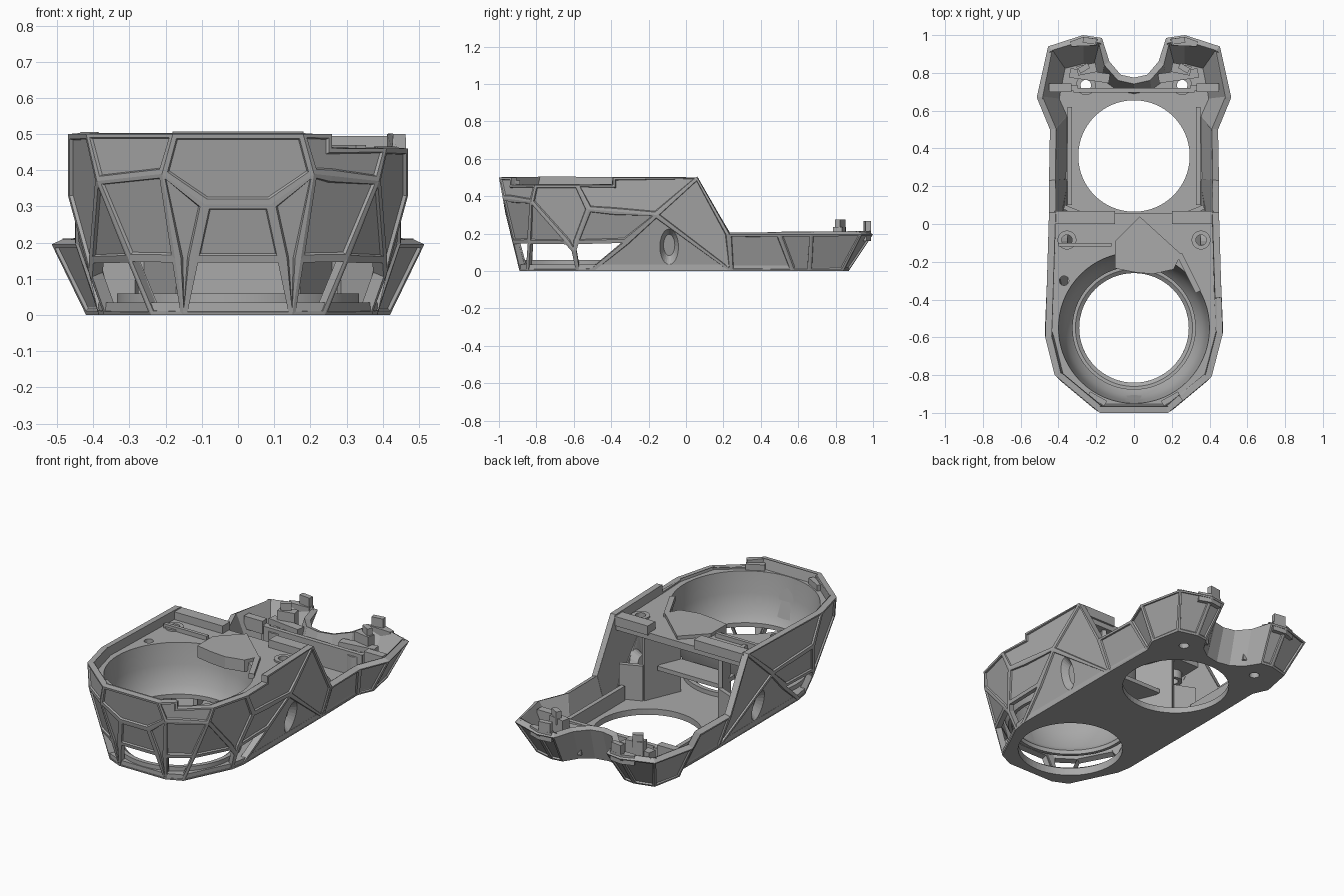
import bpy, bmesh, math
from mathutils import Vector

if "Cube" in bpy.data.objects:
    bpy.data.objects.remove(bpy.data.objects["Cube"], do_unlink=True)

GREY = (0.4, 0.4, 0.4, 1)
grey = bpy.data.materials.new("plain_grey")
grey.use_nodes = True
grey.diffuse_color = GREY
grey.node_tree.nodes["Principled BSDF"].inputs["Base Color"].default_value = GREY


def finish(name, bm):
    me = bpy.data.meshes.new(name)
    bm.to_mesh(me)
    bm.free()
    ob = bpy.data.objects.new(name, me)
    bpy.context.collection.objects.link(ob)
    me.materials.append(grey)
    return ob


def activate(ob):
    bpy.ops.object.select_all(action='DESELECT')
    ob.select_set(True)
    bpy.context.view_layer.objects.active = ob


def smooth(ob):
    activate(ob)
    bpy.ops.object.shade_smooth_by_angle(angle=math.radians(35))


def cut(ob, *cutters):
    activate(ob)
    for c in cutters:
        m = ob.modifiers.new("cut", 'BOOLEAN')
        m.operation, m.solver, m.object = 'DIFFERENCE', 'EXACT', c
        bpy.ops.object.modifier_apply(modifier=m.name)
        bpy.data.objects.remove(c, do_unlink=True)


def prism(name, outline, z0, z1):
    """Solid slab from a flat outline."""
    bm = bmesh.new()
    f = bm.faces.new([bm.verts.new((x, y, z0)) for x, y in outline])
    top = bmesh.ops.extrude_face_region(bm, geom=[f])["geom"]
    bmesh.ops.translate(bm, vec=(0, 0, z1 - z0),
                        verts=[v for v in top if isinstance(v, bmesh.types.BMVert)])
    bmesh.ops.recalc_face_normals(bm, faces=bm.faces)
    return finish(name, bm)


def box(name, x0, x1, y0, y1, z0, z1):
    return prism(name, [(x0, y0), (x1, y0), (x1, y1), (x0, y1)], z0, z1)


def disc(name, x, y, r, z0, z1, n=64):
    a = [2 * math.pi * i / n for i in range(n)]
    return prism(name, [(x + r * math.cos(t), y + r * math.sin(t)) for t in a], z0, z1)


def bar(name, a, b, width, z0, z1):
    """Straight upright plate between two plan points."""
    a, b = Vector(a), Vector(b)
    n = (b - a).orthogonal().normalized() * width / 2
    return prism(name, [a + n, b + n, b - n, a - n], z0, z1)


def lathe(name, profile, y, n=72):
    """Closed ring profile spun about an upright axis."""
    bm = bmesh.new()
    rings = [[bm.verts.new((r * math.cos(2 * math.pi * i / n),
                            y + r * math.sin(2 * math.pi * i / n), z))
              for r, z in profile] for i in range(n)]
    k = len(profile)
    for i in range(n):
        p, q = rings[i], rings[(i + 1) % n]
        for j in range(k):
            bm.faces.new((p[j], q[j], q[(j + 1) % k], p[(j + 1) % k]))
    bmesh.ops.recalc_face_normals(bm, faces=bm.faces)
    ob = finish(name, bm)
    smooth(ob)


def faceted(pts, faces):
    """Mirrored open surface from named points; a quote mark means the far side."""
    bm = bmesh.new()
    verts = {}
    for spec in faces:
        for s in ((1,) if "'" in spec else (1, -1)):
            loop = []
            for key in spec.split():
                name = key.rstrip("'")
                x, y, z = pts[name]
                side = (-s if key != name else s) if x else 1
                if (name, side) not in verts:
                    verts[name, side] = bm.verts.new((x * side, y, z))
                loop.append(verts[name, side])
            bm.faces.new(loop)
    return bm


def face_out(bm):
    bmesh.ops.recalc_face_normals(bm, faces=bm.faces)
    if max(bm.faces, key=lambda f: f.calc_center_median().x).normal.x < 0:
        bmesh.ops.reverse_faces(bm, faces=bm.faces)


def split(bm, faces, co, no):
    geom = faces + list({e for f in faces for e in f.edges}) + list({v for f in faces for v in f.verts})
    bmesh.ops.bisect_plane(bm, geom=geom, plane_co=co, plane_no=no)


def add_panels(bm, faces):
    bmesh.ops.inset_individual(bm, faces=faces, thickness=.016, depth=0)
    bmesh.ops.inset_individual(bm, faces=faces, thickness=.005, depth=-.009)


def thicken(name, bm):
    ob = finish(name, bm)
    m = ob.modifiers.new("wall", 'SOLIDIFY')
    m.thickness, m.offset = .035, -1
    activate(ob)
    bpy.ops.object.modifier_apply(modifier=m.name)


# Front housing: faceted outer wall
front = dict(
    T0=(.18, -1, .5), A=(.21, -.98, .39), B=(.09, -.965, .305), P=(.15, -.89, 0),
    T1=(.42, -.8, .5), D=(.39, -.83, .37), Q=(.24, -.85, 0), T2=(.47, -.6, .5),
    E=(.47, -.52, .33), G=(.41, -.6, .11), R=(.37, -.58, 0), H=(.455, -.16, .3),
    S=(.385, -.5, 0), T4=(.45, .06, .5), U=(.45, .23, .2), S2=(.385, .24, 0))
bm = faceted(front, ["B P P' B'", "A D Q P", "D G R Q", "E H S R G",
                     "T0 A B B' A' T0'", "A P B", "T0 T1 D A", "D T1 T2 E G",
                     "T2 T4 H E", "H T4 U S2", "S H S2"])
face_out(bm)

# Lower step in the left front rim
STEP_X, STEP_Y, STEP_Z = .26, -.39, .46


def rim_faces():
    return [f for f in bm.faces if f.calc_center_median().x > .2
            and max(v.co.z for v in f.verts) > .49]


split(bm, rim_faces(), (STEP_X, 0, 0), (1, 0, 0))
split(bm, rim_faces(), (0, STEP_Y, 0), (0, 1, 0))
split(bm, [f for f in rim_faces() if f.calc_center_median().x > STEP_X
           and f.calc_center_median().y < STEP_Y], (0, 0, STEP_Z), (0, 0, 1))
bmesh.ops.delete(bm, context='FACES', geom=[
    f for f in rim_faces() if all(v.co.z > STEP_Z - .001 and v.co.x > STEP_X - .001
                                  and v.co.y < STEP_Y + .001 for v in f.verts)])
seams = [e for e in bm.edges if len(e.link_faces) == 2 and
         (all(abs(v.co.x - STEP_X) < 1e-4 for v in e.verts) or
          all(abs(v.co.y - STEP_Y) < 1e-4 for v in e.verts))]
bmesh.ops.dissolve_edges(bm, edges=seams, use_verts=False)

# Open windows between the lower ribs
arches = [f for f in bm.faces if len(f.verts) == 3 and f.calc_center_median().y > -.3]
split(bm, [f for f in bm.faces if min(v.co.z for v in f.verts) < .01 and len(f.verts) > 3
           and f.calc_center_median().y < -.3], (0, 0, .155), (0, 0, 1))
windows = [f for f in bm.faces if max(v.co.z for v in f.verts) < .156]
add_panels(bm, [f for f in bm.faces if f not in windows])
bmesh.ops.inset_individual(bm, faces=windows, thickness=.014, depth=0)
bmesh.ops.delete(bm, geom=windows, context='FACES')

# Oval scoop sunk into each side arch
for f in arches:
    base, n = f.calc_center_median(), f.normal.copy()
    loop = []
    for i in range(24):
        t = 2 * math.pi * i / 24
        y, z = -.09 + .05 * math.cos(t), .13 + .095 * math.sin(t)
        x = base.x - (n.y * (y - base.y) + n.z * (z - base.z)) / n.x
        loop.append(bm.verts.new((x, y, z)))
    oval = [bm.edges.new((loop[i], loop[i - 1])) for i in range(24)]
    bounds = list(f.edges)
    bmesh.ops.delete(bm, geom=[f], context='FACES_ONLY')
    bmesh.ops.triangle_fill(bm, use_beauty=True, edges=bounds + oval)
    mid = sum((v.co for v in loop), Vector()) / 24
    inner = [bm.verts.new(mid + (v.co - mid) * .6 - n * .04) for v in loop]
    for i in range(24):
        bm.faces.new((loop[i - 1], loop[i], inner[i], inner[i - 1]))
    bm.faces.new(inner)
face_out(bm)
thicken("front_housing_wall", bm)

# Rear tray: flared wall wrapping round to the back notch
top = [(.45, .23), (.445, .5), (.515, .67), (.455, .94), (.27, 1), (.17, .985),
       (.13, .86), (.07, .79), (0, .775)]
low = [(.385, .24), (.38, .57), (.42, .66), (.385, .84), (.27, .87), (.2, .86),
       (.15, .78), (.08, .73), (0, .715)]
tray = {}
for i, (t, b) in enumerate(zip(top, low)):
    tray[f"t{i}"] = (*t, .195)
    tray[f"b{i}"] = (*b, 0)
bm = faceted(tray, [f"t{i} t{i+1} b{i+1} b{i}" for i in range(len(top) - 1)])
face_out(bm)
add_panels(bm, [f for f in bm.faces if abs(f.calc_center_median().x) > .2])
thicken("rear_tray_wall", bm)

# Floor with two large round openings
half = [front[k][:2] for k in ("P", "Q", "R", "S")] + low
floor = prism("floor_plate", half + [(-x, y) for x, y in reversed(half[:-1])], 0, .035)
cut(floor, disc("front_opening_cutter", 0, -.55, .29, -.1, .2),
    disc("rear_opening_cutter", 0, .36, .295, -.1, .2),
    *[disc("screw_cutter", .255 * s, .735, .028, -.1, .2, 24) for s in (1, -1)])

# Round well inside the front housing
lathe("well_wall", [(.4, .45), (.385, .33), (.36, .22), (.325, .18), (.325, .155),
                    (.345, .155), (.365, .2), (.4, .33), (.415, .45)], -.55)
lathe("well_foot_ring", [(.29, 0), (.29, .045), (.31, .06), (.335, .06), (.335, 0)], -.55)

# Upper deck around the well
rim = [front[k][:2] for k in ("T0", "T1", "T2", "T4")]
inside = [(x * .945, y * .968) for x, y in rim]
deck = prism("upper_deck", inside + [(-x, y) for x, y in reversed(inside)], .41, .45)
cut(deck, disc("well_cutter", 0, -.55, .4, .3, .6),
    *[disc("deck_screw_cutter", .355 * s, -.085, .028, .3, .6, 24) for s in (1, -1)],
    disc("boss_cutter", -.37, -.3, .025, .3, .6, 24))
prism("deck_raised_plate", [(.03, .04), (.25, -.16), (.21, -.24), (.1, -.265), (0, -.255),
                            (-.1, -.235), (-.1, -.09)], .4, .47)
box("deck_back_step", .2, .42, .0, .07, .44, .495)
box("deck_right_step", -.42, -.1, .0, .07, .44, .495)
bar("deck_rib", (-.4, -.11), (-.12, -.11), .02, .44, .475)
bar("deck_bracket", (.24, -.16), (.34, -.36), .03, .44, .47)
for s in (1, -1):
    lug = disc("deck_boss", .355 * s, -.085, .05, .36, .46, 32)
    cut(lug, disc("boss_cutter", .355 * s, -.085, .028, .3, .6, 24))
    smooth(lug)
    bar("rim_clip", (.15 * s, -.95), (.24 * s, -.9), .03, .44, .485)

    # Webs under the deck, open toward the tray
    bar("alcove_web", (.16 * s, -.17), (.25 * s, .04), .025, .03, .42)
    bar("alcove_cheek", (.25 * s, .04), (.37 * s, .09), .025, .03, .24)
    bar("alcove_brace", (.28 * s, -.2), (.37 * s, -.16), .025, .03, .42)

    # Tray rails, screw posts and hooked rear tips
    bar("tray_rail", (.34 * s, .1), (.34 * s, .62), .025, .03, .12)
    bar("crossbar_end", (.33 * s, .72), (.45 * s, .72), .045, .12, .195)
    post = disc("screw_post", .255 * s, .735, .052, .03, .15, 32)
    cut(post, disc("post_cutter", .255 * s, .735, .028, -.1, .3, 24))
    smooth(post)
    bar("inner_hook", (.2 * s, .83), (.3 * s, .81), .05, .1, .235)
    bar("inner_hook_tip", (.24 * s, .84), (.29 * s, .81), .03, .2, .275)
    prism("rear_tip", [(.19 * s, .98), (.27 * s, .99), (.34 * s, .965),
                       (.33 * s, .94), (.2 * s, .945)], .16, .215)
    bar("rear_tip_hook", (.2 * s, .965), (.27 * s, .975), .03, .2, .268)
    bar("notch_beam", (.34 * s, .8), (.13 * s, .77), .05, .03, .18)
box("alcove_shelf", -.2, .2, -.17, -.02, .2, .225)
for s in (1, -1):
    bar("tray_crossbar", (.34 * s, .72), (.3 * s, .72), .03, .03, .17)
box("tray_crossbar_middle", -.32, .32, .695, .72, .03, .17)
